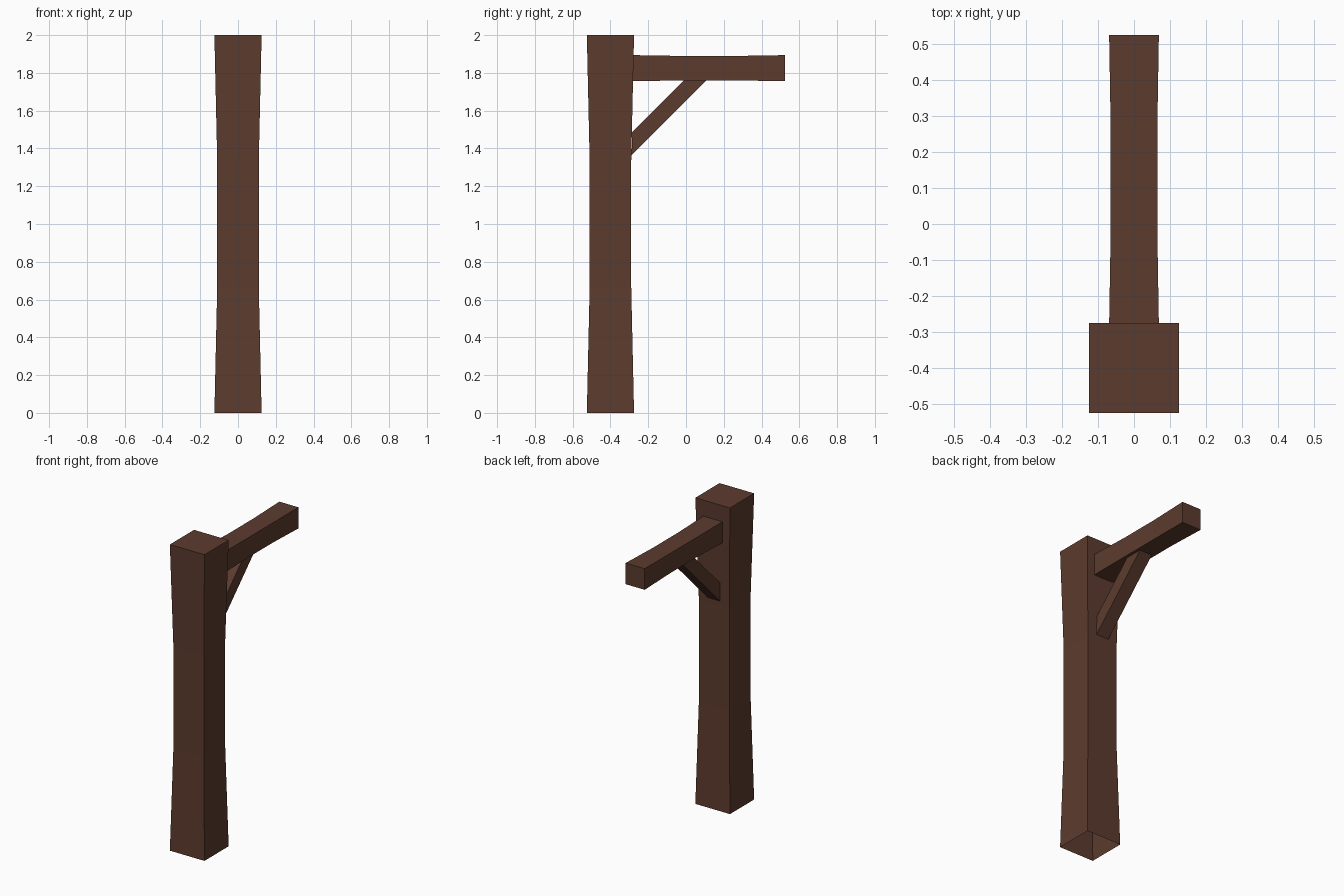
import bpy
from mathutils import Vector

if "Cube" in bpy.data.objects:
    bpy.data.objects.remove(bpy.data.objects["Cube"])

wood = bpy.data.materials.new("dark_brown_wood")
wood.diffuse_color = (0.107, 0.0437, 0.0275, 1.0)
wood.use_nodes = True
wood.node_tree.nodes["Principled BSDF"].inputs["Base Color"].default_value = wood.diffuse_color


def lofted_timber(name, rings, cap_start=False, cap_end=False):
    """Square timber skinned through a list of four-corner rings."""
    verts = [v for ring in rings for v in ring]
    faces = []
    for r in range(len(rings) - 1):
        a = r * 4
        for i in range(4):
            j = (i + 1) % 4
            faces.append((a + i, a + j, a + 4 + j, a + 4 + i))
    if cap_start:
        faces.append((3, 2, 1, 0))
    if cap_end:
        n = len(verts) - 4
        faces.append((n, n + 1, n + 2, n + 3))
    mesh = bpy.data.meshes.new(name)
    mesh.from_pydata(verts, [], faces)
    mesh.materials.append(wood)
    mesh.update()
    obj = bpy.data.objects.new(name, mesh)
    bpy.context.collection.objects.link(obj)
    return obj


def square_ring(centre, half, u, v):
    c, u, v = Vector(centre), Vector(u), Vector(v)
    return [c + half * (a * u + b * v)
            for a, b in ((-1, -1), (1, -1), (1, 1), (-1, 1))]


X, Y, Z = (1, 0, 0), (0, 1, 0), (0, 0, 1)

# Upright post: waisted in the middle, open underneath
lofted_timber("post", [
    square_ring((0, -0.4, z), h, X, Y)
    for z, h in ((0, 0.125), (0.667, 0.110), (1.333, 0.110), (2.0, 0.125))
], cap_end=True)

# Horizontal arm: slightly waisted, closed at its free end
lofted_timber("arm", [
    square_ring((0, y, 1.825), h, Z, X)
    for y, h in ((-0.28, 0.069), (-0.01, 0.0645), (0.255, 0.0645), (0.525, 0.069))
], cap_end=True)

# Diagonal brace: ends mitred against the post and the arm
w = 0.045
lofted_timber("brace", [
    [(-w, -0.288, 1.365), (-w, -0.285, 1.487), (w, -0.285, 1.487), (w, -0.288, 1.365)],
    [(-w, 0.110, 1.762), (-w, -0.010, 1.762), (w, -0.010, 1.762), (w, 0.110, 1.762)],
][::-1])
